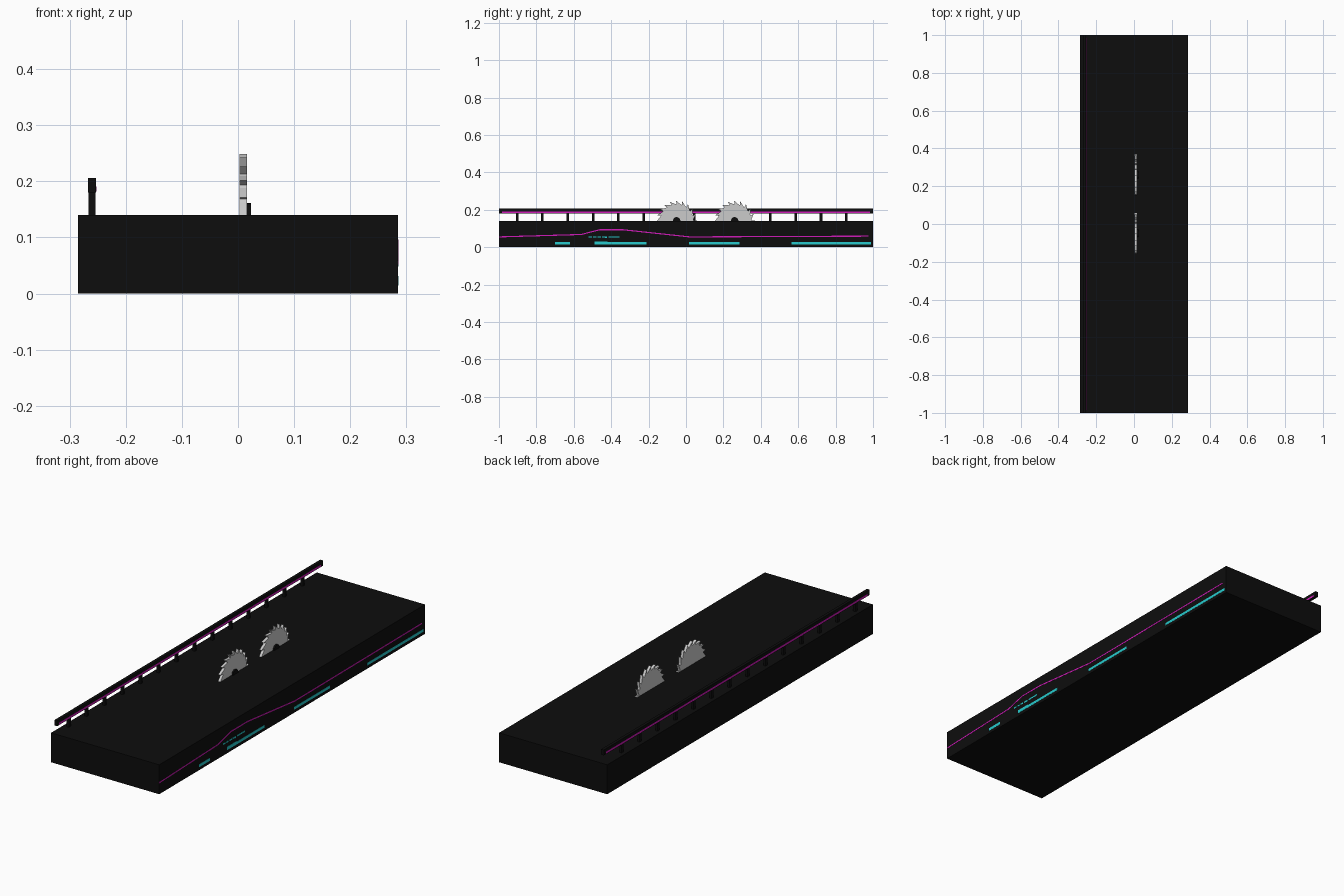
import bpy, bmesh, math

if "Cube" in bpy.data.objects:
    bpy.data.objects.remove(bpy.data.objects["Cube"])


def material(name, color):
    m = bpy.data.materials.new(name)
    m.diffuse_color = (*color, 1)
    m.use_nodes = True
    m.node_tree.nodes["Principled BSDF"].inputs["Base Color"].default_value = m.diffuse_color
    return m


BLACK = material("black", (0.004, 0.004, 0.004))
MAGENTA = material("magenta", (0.65, 0.01, 0.5))
CYAN = material("cyan", (0.02, 0.6, 0.62))


def finish(name, bm, mat):
    bmesh.ops.recalc_face_normals(bm, faces=bm.faces)
    me = bpy.data.meshes.new(name)
    bm.to_mesh(me)
    bm.free()
    ob = bpy.data.objects.new(name, me)
    bpy.context.collection.objects.link(ob)
    if mat:
        me.materials.append(mat)
    return ob


def box(name, x, y, z, mat):
    bm = bmesh.new()
    bmesh.ops.create_cube(bm, size=1)
    for v in bm.verts:
        v.co = [lo + (hi - lo) * (c + 0.5) for (lo, hi), c in zip((x, y, z), v.co)]
    return finish(name, bm, mat)


def plate(name, profile, x0, x1, mat=None):
    """Extrude a closed (y, z) outline from x0 to x1."""
    bm = bmesh.new()
    face = bm.faces.new([bm.verts.new((x0, y, z)) for y, z in profile])
    ext = bmesh.ops.extrude_face_region(bm, geom=[face])
    for v in ext["geom"]:
        if isinstance(v, bmesh.types.BMVert):
            v.co.x = x1
    return finish(name, bm, mat)


# Platform slab
box("platform", (-0.285, 0.285), (-1, 1), (0, 0.14), BLACK)

# Guard rail with posts and glowing strips on both sides
box("rail_bar", (-0.267, -0.253), (-1, 1), (0.18, 0.206), BLACK)
for i in range(14):
    y = -0.903 + i * 0.1354
    box("rail_post", (-0.266, -0.254), (y - 0.007, y + 0.007), (0.138, 0.182), BLACK)
for x in (-0.267, -0.253):
    box("rail_light", (x - 0.0006, x + 0.0006), (-0.985, 0.985), (0.182, 0.191), MAGENTA)


# Saw blades with hooked teeth, and their hubs
def saw(cy, cz=0.141, teeth=20):
    step = 2 * math.pi / teeth
    pts = []
    for i in range(teeth):
        for t, r in ((0.0, 0.089), (0.25, 0.09), (0.65, 0.097), (1.1, 0.108)):
            a = (i + t) * step
            pts.append((cy + r * math.cos(a), cz + r * math.sin(a)))
    plate("saw_blade", pts, 0.003, 0.016)
    hub = [(cy + 0.02 * math.cos(k * math.pi / 12), cz + 0.02 * math.sin(k * math.pi / 12))
           for k in range(24)]
    plate("saw_hub", hub, 0.015, 0.023, BLACK)


for cy in (-0.05, 0.26):
    saw(cy)

# Bent magenta line on the right side
path = [(-1, 0.055), (-0.56, 0.068), (-0.463, 0.093), (-0.335, 0.093),
        (0.02, 0.055), (0.975, 0.059)]
w = 0.003
plate("side_line", [(y, z - w) for y, z in path] + [(y, z + w) for y, z in reversed(path)],
      0.2845, 0.2858, MAGENTA)

# Cyan light bars and dashes on the right side
bars = [(-0.7, -0.62, 0.014, 0.028), (-0.49, -0.21, 0.015, 0.028),
        (-0.49, -0.42, 0.027, 0.031), (0.015, 0.285, 0.015, 0.028),
        (0.565, 0.988, 0.015, 0.028), (-0.432, -0.422, 0.048, 0.058),
        (-0.415, -0.355, 0.051, 0.058)]
bars += [(-0.52 + i * 0.024, -0.503 + i * 0.024, 0.051, 0.058) for i in range(4)]
for y0, y1, z0, z1 in bars:
    box("side_light", (0.2845, 0.2857), (y0, y1), (z0, z1), CYAN)
